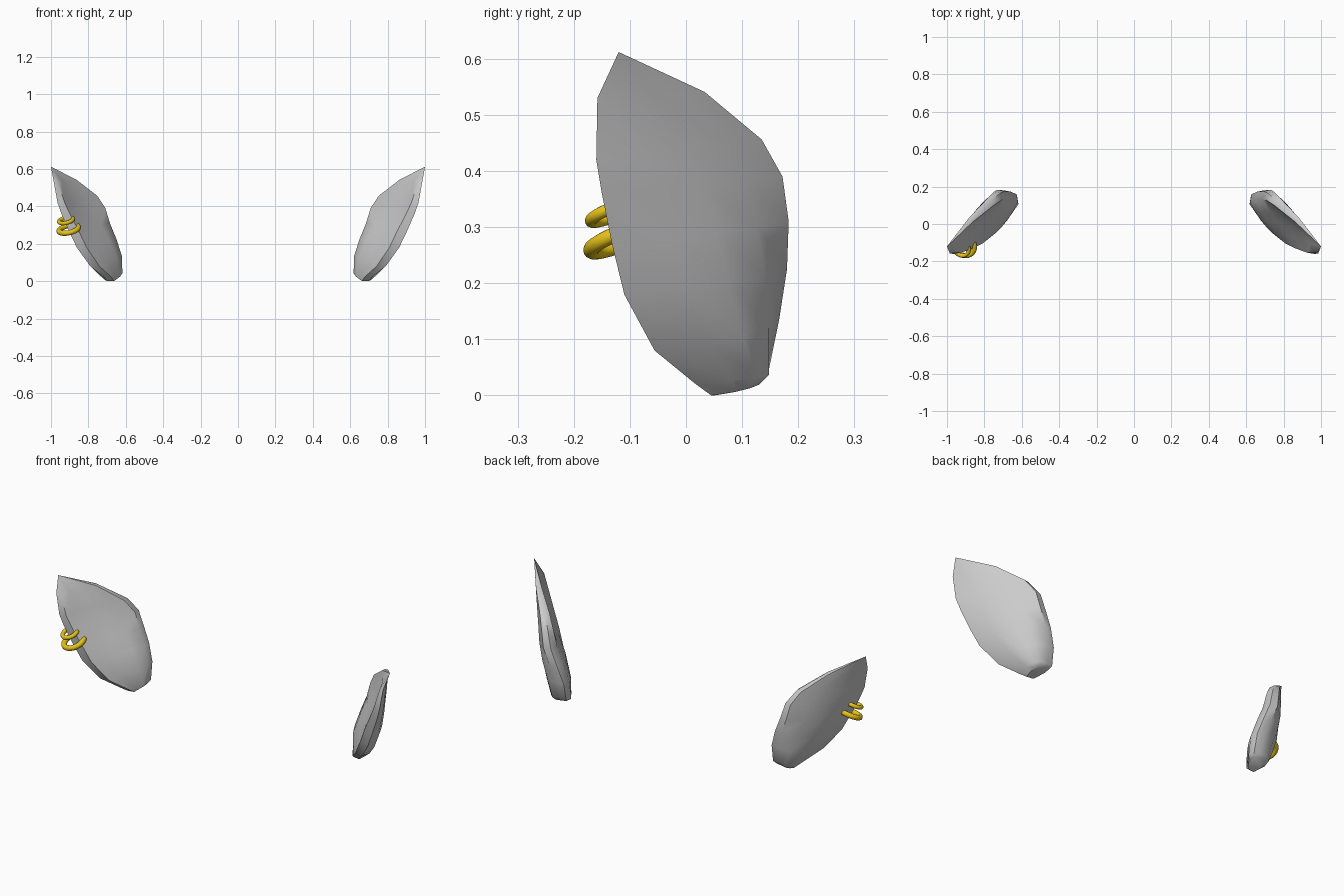
import bpy, bmesh
from mathutils import Vector

if "Cube" in bpy.data.objects:
    bpy.data.objects.remove(bpy.data.objects["Cube"])

N = Vector((0.67, 0.74, 0))          # direction through the ear's thickness

# slices: outer/front extreme, inner/back extreme, rim thickness, front dish, back bulge
SLICES = [
    ((0.985, -0.158, 0.53), (0.862, 0.033, 0.541), 0.030, 0.008, 0.010),
    ((0.965, -0.160, 0.42), (0.752, 0.135, 0.456), 0.050, 0.018, 0.025),
    ((0.944, -0.150, 0.36), (0.709, 0.172, 0.390), 0.060, 0.014, 0.030),
    ((0.905, -0.132, 0.27), (0.685, 0.183, 0.310), 0.070, 0.003, 0.038),
    ((0.862, -0.110, 0.18), (0.650, 0.180, 0.225), 0.070, -0.010, 0.055),
    ((0.790, -0.056, 0.08), (0.621, 0.166, 0.135), 0.065, -0.010, 0.063),
    ((0.718, 0.015, 0.022), (0.618, 0.147, 0.042), 0.055, 0.000, 0.058),
    ((0.700, 0.045, 0.000), (0.630, 0.130, 0.025), 0.050, 0.000, 0.035),
]
TIP = Vector((1.0, -0.12, 0.612))


def section(outer, inner, thick, dish, bulge):
    """Closed ring of points around one slice of the ear."""
    a, b = Vector(outer), Vector(inner)
    a_front = a + Vector((-0.75 * thick, 0.006, 0))
    b_back = b + Vector((N.x * thick, 0, 0))
    b_front = b - Vector((0, N.y * thick, 0))
    b_mid = b.lerp((b_back + b_front) / 2, 0.3)
    ts = ((0.25, 0.85), (0.5, 1.0), (0.75, 0.8))
    back = [a.lerp(b_back, t) + N * bulge * w for t, w in ts]
    front = [b_front.lerp(a_front, t) + N * dish * w for t, w in ts]
    return [a, *back, b_back, b_mid, b_front, *front, a_front]


def make_ear(name, side):
    bm = bmesh.new()

    def vert(p):
        return bm.verts.new((p.x * side, p.y, p.z))

    rings = [[vert(p) for p in section(*s)] for s in SLICES]
    n = len(rings[0])
    tip = vert(TIP)
    for i in range(n):
        j = (i + 1) % n
        bm.faces.new((tip, rings[0][i], rings[0][j]))
        for r, q in zip(rings, rings[1:]):
            bm.faces.new((r[i], q[i], q[j], r[j]))
    bm.faces.new(rings[-1])
    bmesh.ops.recalc_face_normals(bm, faces=bm.faces)
    me = bpy.data.meshes.new(name)
    bm.to_mesh(me)
    bm.free()
    ob = bpy.data.objects.new(name, me)
    bpy.context.collection.objects.link(ob)
    bpy.ops.object.select_all(action='DESELECT')
    ob.select_set(True)
    bpy.context.view_layer.objects.active = ob
    bpy.ops.object.shade_smooth_by_angle(angle=0.8)


# pair of pointed ears
make_ear("right_ear", 1)
make_ear("left_ear", -1)

# gold earrings through the outer rim of one ear
gold = bpy.data.materials.new("gold")
gold.diffuse_color = (0.8, 0.55, 0.01, 1)
gold.use_nodes = True
gold.node_tree.nodes["Principled BSDF"].inputs["Base Color"].default_value = gold.diffuse_color
tilt = Vector((-0.22, -0.4, 1)).to_track_quat('Z', 'Y').to_euler()
for name, loc, major, minor in (
        ("lower_earring", (-0.905, -0.120, 0.278), 0.053, 0.014),
        ("upper_earring", (-0.920, -0.134, 0.325), 0.038, 0.011)):
    bpy.ops.mesh.primitive_torus_add(location=loc, rotation=tilt, major_radius=major,
                                     minor_radius=minor, major_segments=32, minor_segments=12)
    ob = bpy.context.object
    ob.name = name
    ob.data.materials.append(gold)
    bpy.ops.object.shade_smooth()
